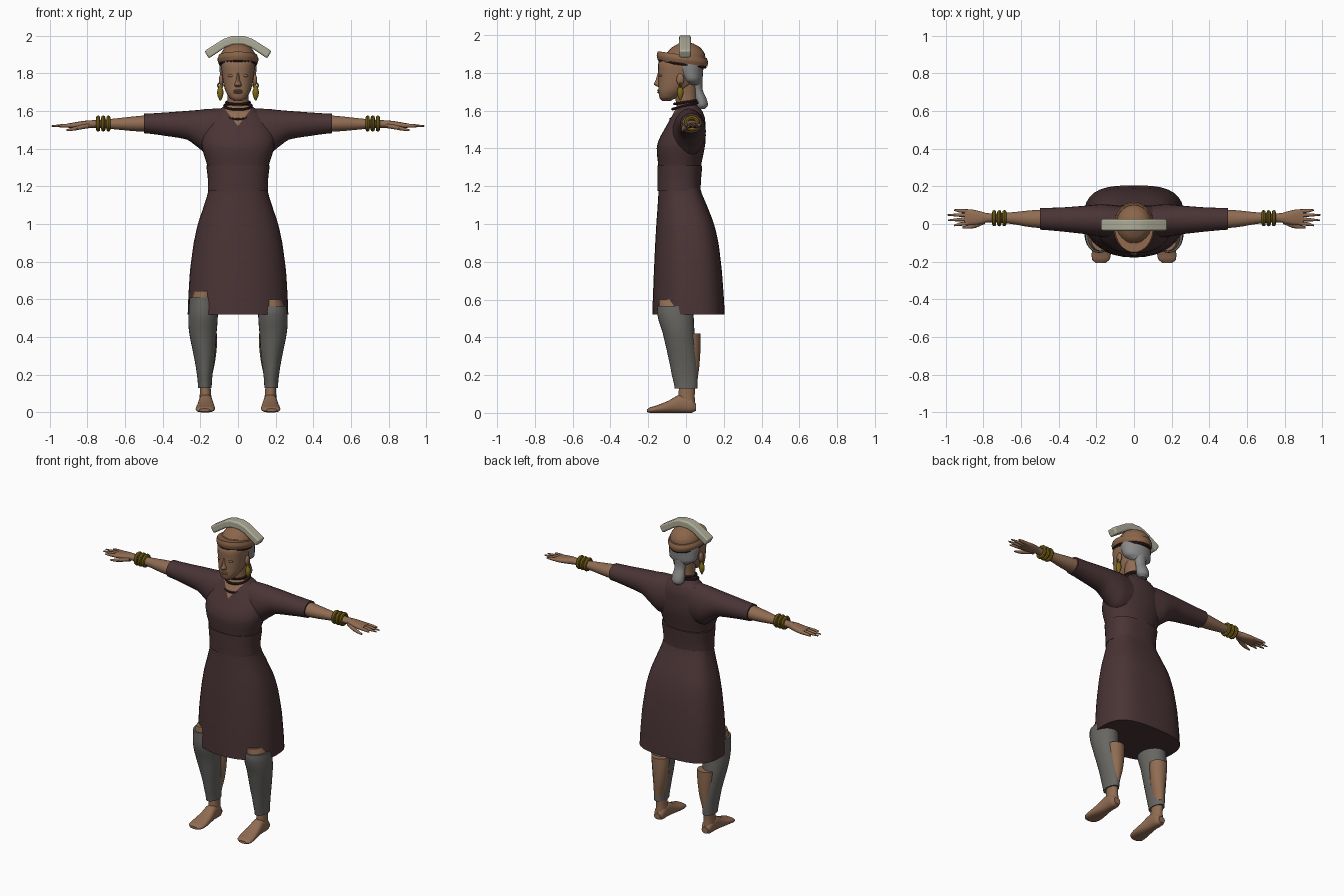
import bpy, bmesh, math
from mathutils import Vector

if "Cube" in bpy.data.objects:
    bpy.data.objects.remove(bpy.data.objects["Cube"])


def material(name, r, g, b):
    m = bpy.data.materials.new(name)
    m.use_nodes = True
    m.diffuse_color = (r, g, b, 1)
    bsdf = m.node_tree.nodes["Principled BSDF"]
    bsdf.inputs["Base Color"].default_value = (r, g, b, 1)
    bsdf.inputs["Roughness"].default_value = 0.8
    return m


CLOTH = material("dark maroon cloth", .068, .034, .036)
SKIN = material("brown skin", .28, .15, .085)
TROUSER = material("grey wool", .135, .132, .122)
HAIR = material("grey hair", .25, .25, .255)
GOLD = material("old gold", .21, .14, .01)
LEATHER = material("cap leather", .26, .13, .068)
BONE = material("pale bone", .42, .41, .31)
CORD = material("dark cord", .04, .016, .015)
parts = []


def finish(name, bm, *mats):
    bmesh.ops.recalc_face_normals(bm, faces=bm.faces[:])
    mesh = bpy.data.meshes.new(name)
    bm.to_mesh(mesh)
    bm.free()
    for m in mats:
        mesh.materials.append(m)
    ob = bpy.data.objects.new(name, mesh)
    bpy.context.collection.objects.link(ob)
    parts.append(ob)
    return ob


def smooth_sections(secs, steps):
    """Catmull-Rom in-betweens for a list of sections."""
    out = []
    for i in range(len(secs) - 1):
        a, b, c, d = (secs[max(0, min(len(secs) - 1, i + k))] for k in (-1, 0, 1, 2))
        for j in range(steps):
            t = j / steps
            out.append([q + .5 * t * (r - p + t * (2*p - 5*q + 4*r - s + t * (3*(q - r) + s - p)))
                        for p, q, r, s in zip(a, b, c, d)])
            out[-1][0] = b[0] + t * (c[0] - b[0])
    return out + [secs[-1]]


def loft_mesh(secs, axis="z", side=1, n=24, power=2, back=None, steps=3):
    """Sections are (position, u min, u max, v min, v max) along an axis."""
    bm = bmesh.new()
    rings = []
    for t, u0, u1, v0, v1 in smooth_sections(secs, steps):
        ring = []
        for k in range(n):
            a = 2 * math.pi * k / n
            c, s = math.cos(a), math.sin(a)
            e = 2 / (back if back and s > 0 else power)
            u = (u0 + u1) / 2 + (u1 - u0) / 2 * math.copysign(abs(c) ** e, c)
            v = (v0 + v1) / 2 + (v1 - v0) / 2 * math.copysign(abs(s) ** e, s)
            x, y, z = {"z": (u, v, t), "x": (t, u, v), "y": (u, t, v)}[axis]
            ring.append(bm.verts.new((x * side, y, z)))
        rings.append(ring)
    for r0, r1 in zip(rings, rings[1:]):
        for k in range(n):
            bm.faces.new((r0[k], r0[(k + 1) % n], r1[(k + 1) % n], r1[k]))
    bm.faces.new(rings[0])
    bm.faces.new(rings[-1])
    return bm


def loft(name, secs, mat, **kw):
    return finish(name, loft_mesh(secs, **kw), mat)


def sym(secs):
    """Sections centred on x = 0 given as (z, half width, front, back)."""
    return [(z, -w, w, f, b) for z, w, f, b in secs]


def ball(name, loc, size, mat):
    bm = bmesh.new()
    bmesh.ops.create_uvsphere(bm, u_segments=16, v_segments=10, radius=1)
    for v in bm.verts:
        v.co = Vector(a * b for a, b in zip(v.co, size)) + Vector(loc)
    return finish(name, bm, mat)


def ring(name, loc, major, minor, mat, rot=(0, 0, 0), scale=(1, 1, 1)):
    bpy.ops.mesh.primitive_torus_add(location=loc, rotation=rot, major_radius=major,
                                     minor_radius=minor, major_segments=28, minor_segments=8)
    ob = bpy.context.object
    ob.name = name
    ob.scale = scale
    ob.data.materials.append(mat)
    parts.append(ob)


# Skirt and belt
loft("skirt", sym([(.52, .267, -.178, .205), (.75, .255, -.17, .19), (.9, .235, -.163, .172),
                   (1, .213, -.157, .148), (1.1, .18, -.15, .11), (1.19, .155, -.145, .075)]),
     CLOTH, n=32, power=2.1, back=3)
loft("belt", sym([(1.175, .16, -.151, .077), (1.24, .16, -.152, .08), (1.31, .168, -.152, .086)]),
     CLOTH, n=32, power=2.2, back=2.6)

# Bodice with a V neckline cut into the front
bm = loft_mesh(sym([(1.22, .15, -.14, .07), (1.31, .163, -.147, .08), (1.4, .19, -.155, .098),
                    (1.45, .195, -.142, .104), (1.5, .185, -.115, .104), (1.56, .15, -.082, .1),
                    (1.6, .11, -.06, .085), (1.63, .07, -.045, .06)]), n=32, power=2.2)
tip = Vector((0, 0, 1.52))
normals = [Vector((s * .08, 0, .062)) for s in (-1, 1)]
for nrm in normals:
    front = [f for f in bm.faces if f.calc_center_median().y < 0]
    geom = list({e for f in front for e in f.edges} | {v for f in front for v in f.verts}) + front
    bmesh.ops.bisect_plane(bm, geom=geom, plane_co=tip, plane_no=nrm)
for f in bm.faces:
    c = f.calc_center_median()
    f.material_index = int(c.y < -.01 and all((c - tip).dot(nrm) > 0 for nrm in normals))
finish("bodice", bm, CLOTH, SKIN)

# Neck, head and face
loft("neck", sym([(1.56, .065, -.045, .07), (1.62, .057, -.05, .06), (1.68, .055, -.058, .058),
                  (1.75, .06, -.06, .06)]), SKIN)
loft("head", sym([(1.652, .02, -.128, -.08), (1.667, .043, -.14, -.05), (1.7, .064, -.146, -.01),
                  (1.74, .077, -.147, .045), (1.8, .086, -.147, .075), (1.86, .09, -.145, .085),
                  (1.91, .07, -.1, .06)]), SKIN, power=2.3)
loft("nose", sym([(1.728, .016, -.155, -.12), (1.738, .019, -.169, -.12), (1.76, .011, -.161, -.12),
                  (1.8, .008, -.15, -.12)]), SKIN, n=12)
for z in (1.698, 1.708):
    ball("lip", (0, -.142, z), (.024, .011, .006), SKIN)

# Hair with a gathered tail
loft("hair", sym([(1.735, .05, .0, .075), (1.76, .088, -.025, .086), (1.8, .096, -.05, .09),
                  (1.85, .098, -.07, .092), (1.89, .08, -.07, .08)]), HAIR)
loft("hair_tail", sym([(1.608, .02, .062, .098), (1.625, .038, .05, .115), (1.66, .04, .045, .11),
                       (1.71, .034, .035, .088), (1.77, .045, .02, .088)]), HAIR)

# Cap: crown, slanted brim and arched bone crest
loft("cap_crown", sym([(1.85, .095, -.115, .102), (1.9, .092, -.105, .1), (1.935, .07, -.075, .075),
                       (1.955, .04, -.04, .04), (1.962, .008, -.01, .01)]), LEATHER)
for name, mat, low, high, grow in (("cap_brim", LEATHER, 1.85, 1.895, 0),
                                   ("cap_lining", CORD, 1.838, 1.852, -.008)):
    mid = (low + high) / 2
    bm = loft_mesh(sym([(low, .103 + grow, -.15 - grow, .112 + grow),
                        (mid, .109 + grow, -.155 - grow, .117 + grow),
                        (high, .101 + grow, -.15 - grow, .11 + grow)]), n=32)
    for v in bm.verts:
        v.co.z -= .14 * (v.co.y + .01)
    finish(name, bm, mat)
half = [(.178, 1.918), (.075, 1.983), (.03, 1.998)]
under = [(.155, 1.878), (.065, 1.938), (.03, 1.95)]
outline = half + [(-x, z) for x, z in half[::-1]] + [(-x, z) for x, z in under] + under[::-1]
bm = bmesh.new()
face = bm.faces.new([bm.verts.new((x, -.036, z)) for x, z in outline])
made = bmesh.ops.extrude_face_region(bm, geom=[face])["geom"]
bmesh.ops.translate(bm, vec=(0, .062, 0), verts=[g for g in made if isinstance(g, bmesh.types.BMVert)])
crest = finish("bone_crest", bm, BONE)
bevel = crest.modifiers.new("soft edges", "BEVEL")
bevel.width, bevel.segments = .01, 3

# Necklaces
for z, y, r, tilt, mat in ((1.645, 0, .062, .15, CORD), (1.626, -.002, .072, .25, CORD),
                           (1.597, -.02, .075, .6, CORD)):
    ring("necklace", (0, y, z), r, .007, mat, rot=(tilt, 0, 0))

for side, label in ((1, "left"), (-1, "right")):
    # Sleeve, forearm and hand
    loft(label + "_sleeve", [(.06, -.07, .095, 1.36, 1.612), (.16, -.07, .105, 1.365, 1.611),
                             (.21, -.062, .102, 1.405, 1.605), (.27, -.052, .096, 1.448, 1.6),
                             (.38, -.04, .088, 1.467, 1.592), (.5, -.03, .085, 1.482, 1.585)],
         CLOTH, axis="x", side=side)
    loft(label + "_forearm", [(.45, -.022, .077, 1.49, 1.578), (.54, -.018, .073, 1.492, 1.572),
                              (.65, .0, .062, 1.502, 1.56), (.75, .008, .056, 1.51, 1.552),
                              (.8, .008, .06, 1.51, 1.55)], SKIN, axis="x", side=side)
    loft(label + "_palm", [(.77, .012, .055, 1.512, 1.55), (.81, .0, .066, 1.508, 1.548),
                           (.86, -.006, .077, 1.507, 1.541), (.9, -.005, .078, 1.51, 1.534)],
         SKIN, axis="x", side=side, power=2.4)
    for base, end, tip_x in ((.005, -.008, .955), (.026, .02, .988), (.047, .048, .99), (.067, .074, .955)):
        loft(label + "_finger", [(.87, base - .011, base + .011, 1.511, 1.534),
                                 (.93, (base + end) / 2 - .009, (base + end) / 2 + .009, 1.512, 1.531),
                                 (tip_x, end - .004, end + .004, 1.516, 1.524)],
             SKIN, axis="x", side=side, n=10)
    loft(label + "_thumb", [(.79, .0, .03, 1.508, 1.535), (.84, -.02, .008, 1.5, 1.524),
                            (.88, -.025, -.005, 1.494, 1.513), (.91, -.023, -.012, 1.493, 1.503)],
         SKIN, axis="x", side=side, n=10)
    for x in (.688, .715, .742):
        ring(label + "_bracelet", (side * x, .031, 1.533), .032, .011, GOLD, rot=(0, math.pi / 2, 0))

    # Ear, earring and closed eye
    ball(label + "_ear", (side * .089, -.03, 1.765), (.012, .02, .032), SKIN)
    ball(label + "_eye", (side * .036, -.132, 1.787), (.018, .012, .008), SKIN)
    ring(label + "_earring_hoop", (side * .094, -.03, 1.735), .013, .004, GOLD, rot=(math.pi / 2, 0, 0))
    loft(label + "_earring", [(z, side * .094 - r, side * .094 + r, -.03 - r, -.03 + r)
                              for z, r in ((1.655, .004), (1.675, .013), (1.7, .017), (1.72, .012), (1.735, .005))],
         GOLD, n=12)

    # Trouser leg, knee above it and bare calf
    top = .565 if side > 0 else .61
    loft(label + "_trouser", [(.13, .14, .212, -.06, .06), (.2, .135, .218, -.075, .061),
                              (.3, .122, .235, -.095, .058), (.43, .113, .26, -.125, .045),
                              (.52, .107, .263, -.152, .04), (top, .115, .258, -.152, .03)],
         TROUSER, side=side)
    loft(label + "_knee", [(.5, .125, .245, -.14, .03), (top, .125, .245, -.145, .02),
                           (top + .035, .13, .23, -.143, .01)], SKIN, side=side)
    loft(label + "_calf", [(.16, .145, .2, -.02, .06), (.25, .125, .205, -.02, .071),
                           (.35, .112, .215, -.02, .077), (.42, .111, .22, -.02, .078)], SKIN, side=side)

    # Ankle and foot
    loft(label + "_ankle", [(.03, .138, .205, -.035, .05), (.09, .142, .203, -.04, .046),
                            (.16, .147, .203, -.035, .05)], SKIN, side=side)
    loft(label + "_foot", [(.052, .15, .195, .01, .05), (.03, .138, .205, 0, .08),
                           (-.03, .135, .208, 0, .097), (-.09, .127, .216, 0, .066),
                           (-.15, .122, .224, 0, .042), (-.19, .13, .222, 0, .03),
                           (-.206, .15, .205, .004, .02)], SKIN, axis="y", side=side, power=2.4)

# Smooth shading with sharp rims
bpy.ops.object.select_all(action="DESELECT")
for ob in parts:
    ob.select_set(True)
bpy.context.view_layer.objects.active = parts[0]
bpy.ops.object.shade_smooth_by_angle(angle=math.radians(40))
